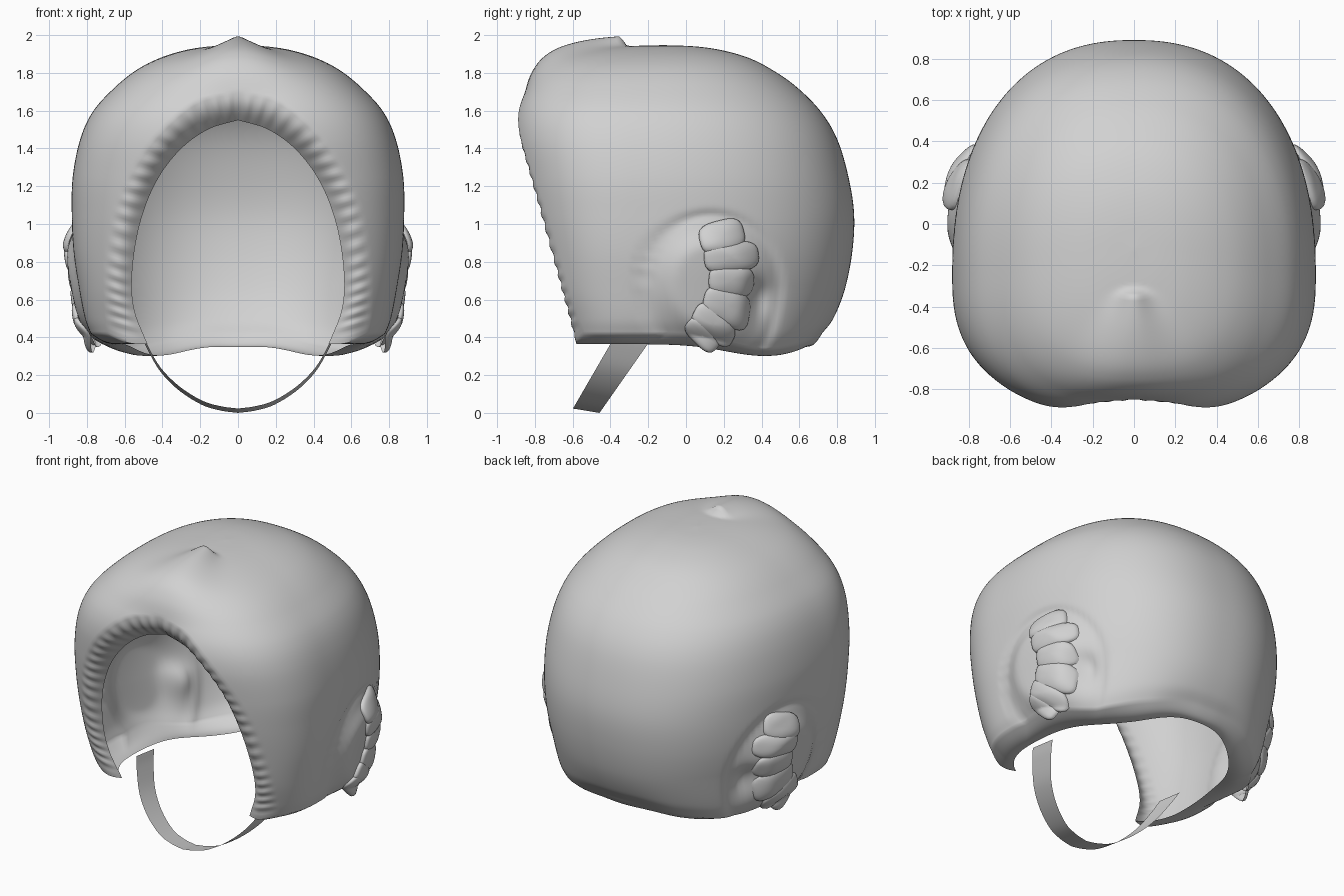
import bpy, bmesh
from math import sin, cos, pi, exp, asin
from mathutils import Vector, Matrix

if "Cube" in bpy.data.objects:
    bpy.data.objects.remove(bpy.data.objects["Cube"])

grey = bpy.data.materials.new("light grey")
grey.use_nodes = True
grey.diffuse_color = (0.64, 0.64, 0.64, 1)
grey.node_tree.nodes["Principled BSDF"].inputs["Base Color"].default_value = (0.64, 0.64, 0.64, 1)

ARCH, UPPER, COLS, LIP = 110, 56, 72, 10
NF, NB = 2.6, 2.3  # squareness of the front and back halves of each section

# Horizontal sections: height, half width, front y, back y, centre y
SECTIONS = [Vector(r) for r in (
    (.42, .78, -.73, .72, -.25), (.5, .81, -.75, .78, -.25), (.65, .84, -.80, .84, -.25),
    (.85, .87, -.84, .88, -.25), (1.05, .88, -.88, .89, -.25), (1.25, .875, -.91, .86, -.25),
    (1.45, .835, -.93, .80, -.25), (1.6, .765, -.91, .71, -.24), (1.73, .645, -.845, .58, -.22),
    (1.82, .53, -.765, .45, -.19), (1.88, .41, -.67, .33, -.16), (1.92, .28, -.52, .19, -.14),
    (1.94, .15, -.33, .05, -.12), (1.947, 0, -.12, -.12, -.12))]
FLOOR = Vector((.365, .62, -.66, .64, -.25))  # inner edge of the turned-in hem


def smooth(t):
    t = min(max(t, 0), 1)
    return t * t * (3 - 2 * t)


def spline(pts, t):
    """Catmull-Rom through pts, t from 0 to 1."""
    f = min(max(t, 0), 1) * (len(pts) - 1)
    i = min(int(f), len(pts) - 2)
    f -= i
    b, c = pts[i], pts[i + 1]
    a = pts[i - 1] if i else b * 2 - c
    d = pts[i + 2] if i + 2 < len(pts) else c * 2 - b
    return 0.5 * (b * 2 + (c - a) * f + (a * 2 - b * 5 + c * 4 - d) * f * f
                  + (b * 3 - a - c * 3 + d) * f ** 3)


def find_height(z):
    lo, hi = 0, 1
    for _ in range(40):
        mid = (lo + hi) / 2
        lo, hi = (mid, hi) if spline(SECTIONS, mid)[0] < z else (lo, mid)
    return lo


def ring(sec, rim_x, back=NB):
    """Half section from the opening edge round to the back."""
    z, w, f, b, c = sec
    w = max(w, 0)
    start = asin(min(rim_x / w, 1) ** (NF / 2)) if rim_x > 0 and w > 0 else 0
    pts = []
    for k in range(COLS + 1):
        a = start + (pi - start) * k / COLS
        n, reach = (NF, f - c) if a < pi / 2 else (back, b - c)
        x = w * max(sin(a), 0) ** (2 / n)
        y = c + abs(cos(a)) ** (2 / n) * reach
        pts.append(Vector((0 if k == COLS else x, y, z)))
    return pts


def ear_drop(y):
    return exp(-((y - .42) / .27) ** 2)


def sculpt(p):
    """Brow peak, ear swelling and lowered rear corners."""
    x, y, z = p
    ahead = -.33 - y
    if ahead > -.03:
        width = .06 + .4 * max(ahead, 0)
        p.z += .055 * smooth(ahead / .05 + .5) * exp(-(x / width) ** 2) * smooth((z - 1.68) / .15)
    if y < -.5:
        p.y += .03 * exp(-(x / .2) ** 2) * (1 - smooth((z - 1.62) / .15))
    side = smooth((x - .45) / .2)
    q = (((y - .13) / .33) ** 2 + ((z - .68) / .34) ** 2) ** .5
    p.x += side * (.05 * smooth((1 - q) * 2.2) - .014 * exp(-((q - 1.08) / .08) ** 2))
    p.x -= side * .06 * exp(-((y - .38) / .06) ** 2 - ((z - .62) / .08) ** 2)
    p.z -= .085 * ear_drop(y) * (1 - smooth((z - .42) / .25)) * smooth((x - .1) / .3)
    return p


def lip(a, b, u, forward, down, ruffle=0):
    bulge = sin(pi * u)
    p = a.lerp(b, u)
    p.y -= bulge * (.03 * forward + ruffle)
    p.z -= bulge * .02 * down
    return p


def add_grid(bm, rows):
    vs = [[bm.verts.new(p) for p in r] for r in rows]
    for r, s in zip(vs, vs[1:]):
        for i in range(len(r) - 1):
            bm.faces.new((r[i], r[i + 1], s[i + 1], s[i]))


def finish(name, bm, angle=40):
    bmesh.ops.remove_doubles(bm, verts=bm.verts, dist=.0004)
    bmesh.ops.recalc_face_normals(bm, faces=bm.faces)
    mesh = bpy.data.meshes.new(name)
    bm.to_mesh(mesh)
    bm.free()
    mesh.materials.append(grey)
    ob = bpy.data.objects.new(name, mesh)
    bpy.context.collection.objects.link(ob)
    ob.modifiers.new("Mirror", 'MIRROR').merge_threshold = .001
    bpy.ops.object.select_all(action='DESELECT')
    ob.select_set(True)
    bpy.context.view_layer.objects.active = ob
    bpy.ops.object.shade_smooth_by_angle(angle=angle * pi / 180)


# Face opening: outer outline (x, z) on the shell, free inner edge in space
floor = ring(FLOOR, .48, 2)
for p in floor:
    p.z -= .045 * ear_drop(p.y) * smooth((p.x - .1) / .3) + .015 * smooth(p.y / .4)
OUTER_RIM = [Vector(p) for p in ((.69, .42), (.705, .6), (.70, .8), (.66, 1.05), (.575, 1.26),
                                 (.43, 1.47), (.22, 1.65), (0, 1.705))]
INNER_RIM = [floor[0]] + [Vector(p) for p in (
    (.55, -.60, .55), (.56, -.65, .75), (.52, -.71, 1.0), (.435, -.75, 1.22),
    (.31, -.77, 1.39), (.16, -.77, 1.50), (0, -.77, 1.55))]

# Thin shell, then gathered padding round the face and the hem turned in below
shell = []
for j in range(ARCH + 1):
    x, z = spline(OUTER_RIM, j / ARCH)
    shell.append(ring(spline(SECTIONS, find_height(z)), x))
top = find_height(OUTER_RIM[-1].y)
shell += [ring(spline(SECTIONS, top + (1 - top) * j / UPPER), 0) for j in range(1, UPPER + 1)]
shell = [[sculpt(p) for p in r] for r in shell]
bm = bmesh.new()
add_grid(bm, shell)
add_grid(bm, [[lip(shell[j][0], spline(INNER_RIM, j / ARCH), u / LIP, 1, max(0, 1 - j / 6),
                   .005 * sin(j * 1.2) * smooth(j / 6)) for u in range(LIP + 1)]
              for j in range(ARCH + 1)])
add_grid(bm, [[lip(shell[0][k], floor[k], u / LIP, max(0, 1 - k / 6), 1)
               for u in range(LIP + 1)] for k in range(COLS + 1)])
finish("helmet_shell", bm, angle=50)


# Ear pads: puffed segments laid on the shell, running down each side
def on_side(y, z):
    _, w, f, b, c = spline(SECTIONS, find_height(z))
    reach, n = (b - c, NB) if y > c else (c - f, NF)
    return sculpt(Vector((w * (1 - (abs(y - c) / reach) ** n) ** (1 / n), y, max(z, .42))))


bm = bmesh.new()
for y, z, half, tall, tilt in (
        (.19, .935, .12, .085, .25), (.24, .825, .145, .08, .1), (.24, .70, .12, .08, -.05),
        (.215, .58, .125, .08, -.25), (.145, .49, .115, .075, -.5), (.085, .43, .095, .06, -.7)):
    turn = Matrix.Rotation(tilt, 2)
    rows = []
    for i in range(13):
        r = sin(i / 12 * pi / 2)
        rows.append([])
        for k in range(29):
            a = 2 * pi * k / 28
            c, s = cos(a), sin(a)
            corner = (abs(c) ** 3.2 + abs(s) ** 3.2) ** (-1 / 3.2)
            dy, dz = turn @ Vector((r * corner * c * half, r * corner * s * tall))
            p = on_side(y + dy, z + dz)
            p.z += min(0, z + dz - .42)
            p.x += .004 + .04 * cos(i / 12 * pi / 2) ** .7 if i < 12 else .002
            rows[-1].append(p)
    add_grid(bm, rows)
finish("ear_pads", bm)

# Chin strap: flat band hanging forward below the shell
path = [Vector(p) for p in ((.51, .41), (.48, .34), (.41, .22), (.31, .12), (.19, .045), (.09, .015), (0, .003))]
bm = bmesh.new()
rows = []
for i in range(25):
    x, z = spline(path, i / 24)
    y = -.53 + .64 * z
    half = .07 + .06 * z
    rows.append([Vector((x, y - half, z + .02)), Vector((x, y + half, z - .003))])
add_grid(bm, rows)
finish("chin_strap", bm)
